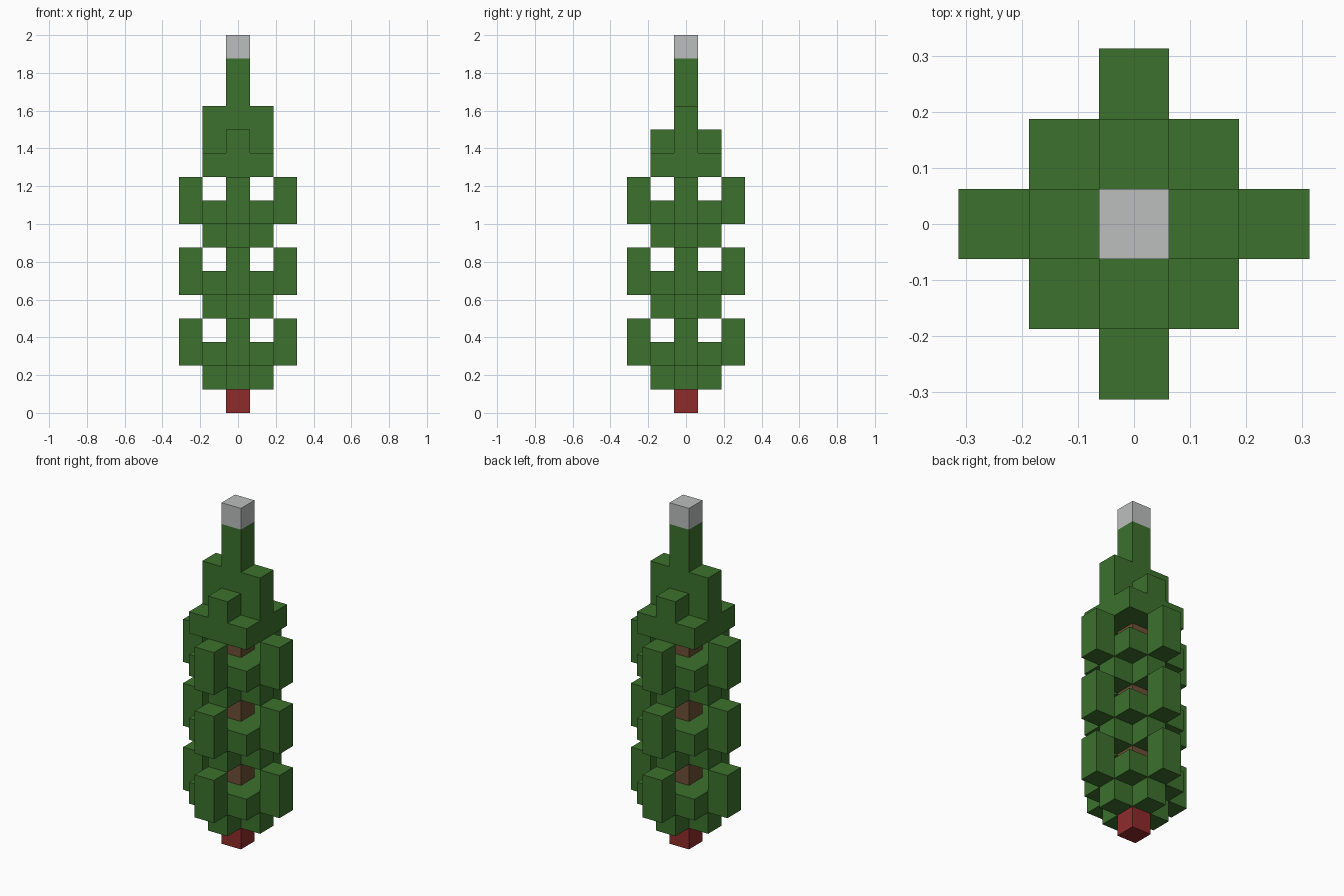
import bpy
import bmesh
from mathutils import Vector

U = 0.125  # edge length of one block

cube = bpy.data.objects.get("Cube")
if cube:
    bpy.data.objects.remove(cube, do_unlink=True)


def linear(c):
    c /= 255
    return c / 12.92 if c <= 0.04045 else ((c + 0.055) / 1.055) ** 2.4


def material(name, rgb):
    m = bpy.data.materials.new(name)
    m.use_nodes = True
    color = (*[linear(c) for c in rgb], 1)
    m.diffuse_color = color
    bsdf = next(n for n in m.node_tree.nodes if n.type == "BSDF_PRINCIPLED")
    bsdf.inputs["Base Color"].default_value = color
    bsdf.inputs["Roughness"].default_value = 0.9
    return m


green = material("leaf green", (60, 113, 45))
brown = material("bark brown", (108, 79, 53))
red = material("base red", (143, 43, 43))
grey = material("tip grey", (188, 190, 190))


def prism(name, outline, bottom, top, mat):
    """Extrude an outline, given in blocks, from layer bottom to layer top."""
    bm = bmesh.new()
    face = bm.faces.new([bm.verts.new((x * U, y * U, bottom * U)) for x, y in outline])
    result = bmesh.ops.extrude_face_region(bm, geom=[face])
    verts = [v for v in result["geom"] if isinstance(v, bmesh.types.BMVert)]
    bmesh.ops.translate(bm, verts=verts, vec=Vector((0, 0, (top - bottom) * U)))
    bmesh.ops.recalc_face_normals(bm, faces=bm.faces)
    mesh = bpy.data.meshes.new(name)
    bm.to_mesh(mesh)
    bm.free()
    mesh.materials.append(mat)
    obj = bpy.data.objects.new(name, mesh)
    bpy.context.collection.objects.link(obj)
    return obj


def box(name, cx, cy, wide, deep, bottom, top, mat):
    w, d = wide / 2, deep / 2
    outline = [(cx - w, cy - d), (cx + w, cy - d), (cx + w, cy + d), (cx - w, cy + d)]
    return prism(name, outline, bottom, top, mat)


# Cross outline: one quarter turned four times
a, b = 0.5, 1.5
cross = []
for c, s in ((1, 0), (0, 1), (-1, 0), (0, -1)):
    cross += [(x * c - y * s, x * s + y * c) for x, y in ((b, -a), (b, a), (a, a))]

# Base and trunk
box("base", 0, 0, 1, 1, 0, 1, red)
box("trunk", 0, 0, 1, 1, 1.5, 10.5, brown)

# Three equal tiers of branches with upturned ends
sides = {"left": (1, 0), "right": (-1, 0), "front": (0, -1), "back": (0, 1)}
for tier, z in (("lower", 1), ("middle", 4), ("upper", 7)):
    prism(f"{tier}_branch_cross", cross, z, z + 1, green)
    box(f"{tier}_branch_slab", 0, 0, 3, 3, z + 1, z + 2, green)
    for side, (x, y) in sides.items():
        box(f"{tier}_{side}_branch_end", 2 * x, 2 * y, 1, 1, z + 1, z + 3, green)

# Crown, narrowing to the tip
box("crown_slab", 0, 0, 3, 3, 10, 11, green)
box("crown_wall", 0, 0, 3, 1, 11, 13, green)
box("crown_front_block", 0, -1, 1, 1, 11, 12, green)
box("crown_back_block", 0, 1, 1, 1, 11, 12, green)
box("spire", 0, 0, 1, 1, 13, 15, green)
box("tip", 0, 0, 1, 1, 15, 16, grey)
